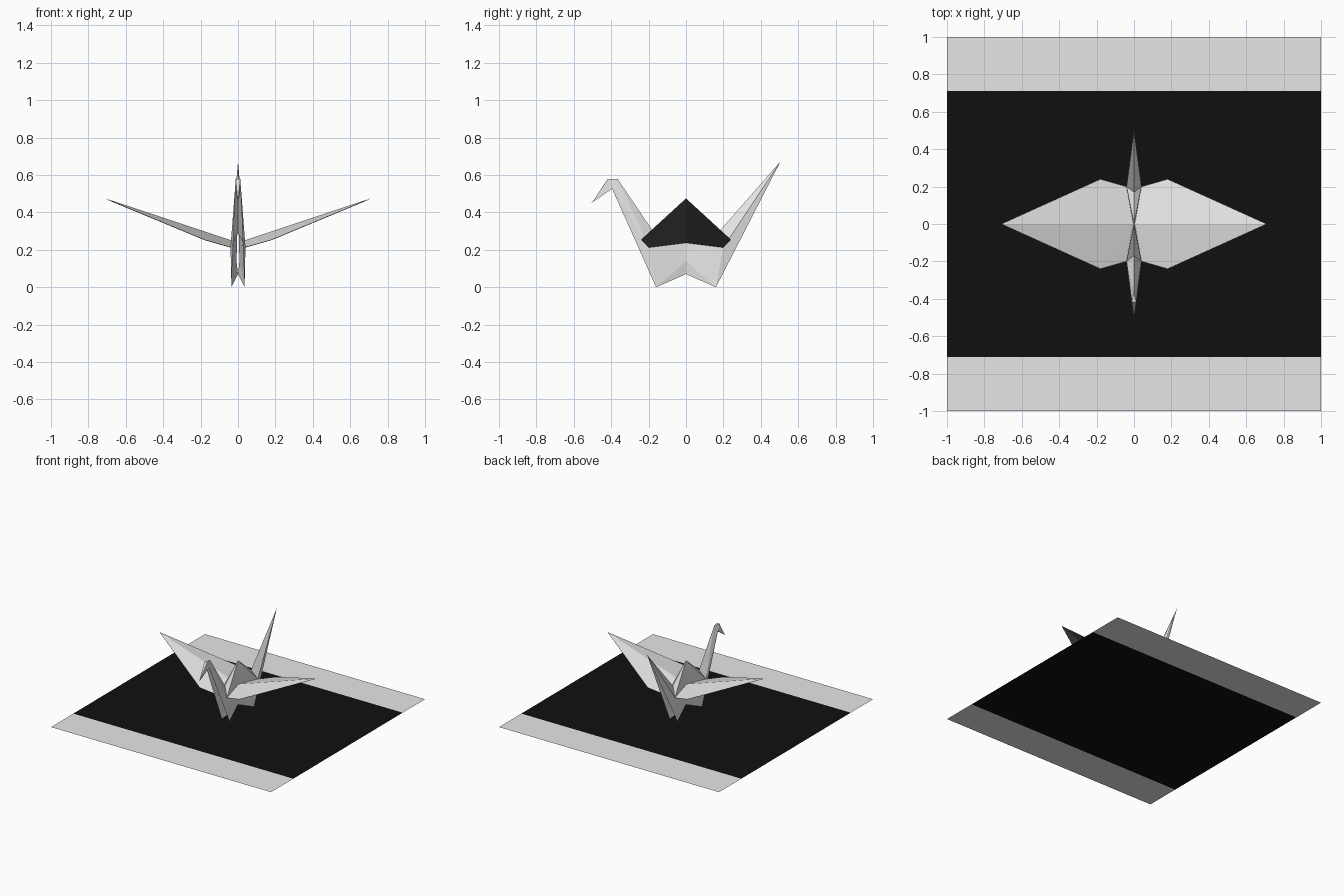
import bpy, bmesh
from mathutils import Vector

if "Cube" in bpy.data.objects:
    bpy.data.objects.remove(bpy.data.objects["Cube"])


def material(name, value):
    m = bpy.data.materials.new(name)
    m.diffuse_color = (value, value, value, 1)
    m.use_nodes = True
    m.node_tree.nodes["Principled BSDF"].inputs["Base Color"].default_value = m.diffuse_color
    return m


white = material("white paper", 0.8)
black = material("black paper", 0.005)
shade = material("dark grey paper", 0.1)


def paper(name, polys, mat, out, mirror=(True, False)):
    """Folded sheet from polygons, each facing 'out', mirrored across x and/or y."""
    bm = bmesh.new()
    for poly in polys:
        f = bm.faces.new([bm.verts.new(p) for p in poly])
        f.normal_update()
        if f.normal.dot(Vector(out)) < 0:
            f.normal_flip()
    bmesh.ops.remove_doubles(bm, verts=bm.verts[:], dist=0.0005)
    me = bpy.data.meshes.new(name)
    bm.to_mesh(me)
    bm.free()
    me.materials.append(mat)
    ob = bpy.data.objects.new(name, me)
    bpy.context.collection.objects.link(ob)
    if any(mirror):
        mod = ob.modifiers.new("mirror", 'MIRROR')
        mod.use_axis = (mirror[0], mirror[1], False)
        mod.merge_threshold = 0.0005
    return ob


# flat base sheet: black centre with pale ends
def strip(y0, y1):
    return [(-1, y0, 0), (1, y0, 0), (1, y1, 0), (-1, y1, 0)]


paper("base_centre", [strip(-0.71, 0.71)], black, (0, 0, 1), (False, False))
paper("base_ends", [strip(0.71, 1)], white, (0, 0, 1), (False, True))

# shared fold points
root = (0.005, 0, 0.24)
hub = (0.008, 0, 0.14)
notch = (0, 0, 0.07)
foot = (0.035, 0.16, 0)
shoulder = (0.04, 0.2, 0.215)
saddle = (0, 0.17, 0.29)
peak = (0, 0, 0.435)

# pinched body sides and central hump
paper("body", [
    (root, hub, shoulder),
    (hub, foot, shoulder),
    (hub, notch, foot),
    (peak, root, shoulder),
    (peak, shoulder, saddle),
], white, (1, 0, 0), (True, True))

# wings: pale above, dark below
corner, tip = (0.18, 0.24, 0.255), (0.71, 0, 0.475)
wing = [(root, shoulder, corner), (root, corner, tip)]
paper("wing_tops", wing, white, (0, 0, 1), (True, True))
under = [[(x, y, z - 0.003) for x, y, z in p] for p in wing]
paper("wing_undersides", under, shade, (0, 0, -1), (True, True))

# tail spike
tail_tip = (0, 0.505, 0.672)
paper("tail", [(foot, shoulder, tail_tip), (shoulder, saddle, tail_tip)],
      white, (1, 0, 0))


# neck and bent head at the front
def front(p):
    return (p[0], -p[1], p[2])


nape, brow = (0, -0.365, 0.578), (0.012, -0.418, 0.578)
cheek, beak = (0.014, -0.398, 0.525), (0, -0.505, 0.45)
paper("neck", [
    (front(foot), front(shoulder), brow),
    (front(shoulder), nape, brow),
    (front(shoulder), front(saddle), nape),
], white, (1, 0, 0))
paper("head", [
    (nape, brow, cheek),
    (brow, beak, cheek),
    ((0, -0.418, 0.58), brow, beak),
    ((0, -0.418, 0.58), nape, brow),
], white, (1, 0, 0.2))
